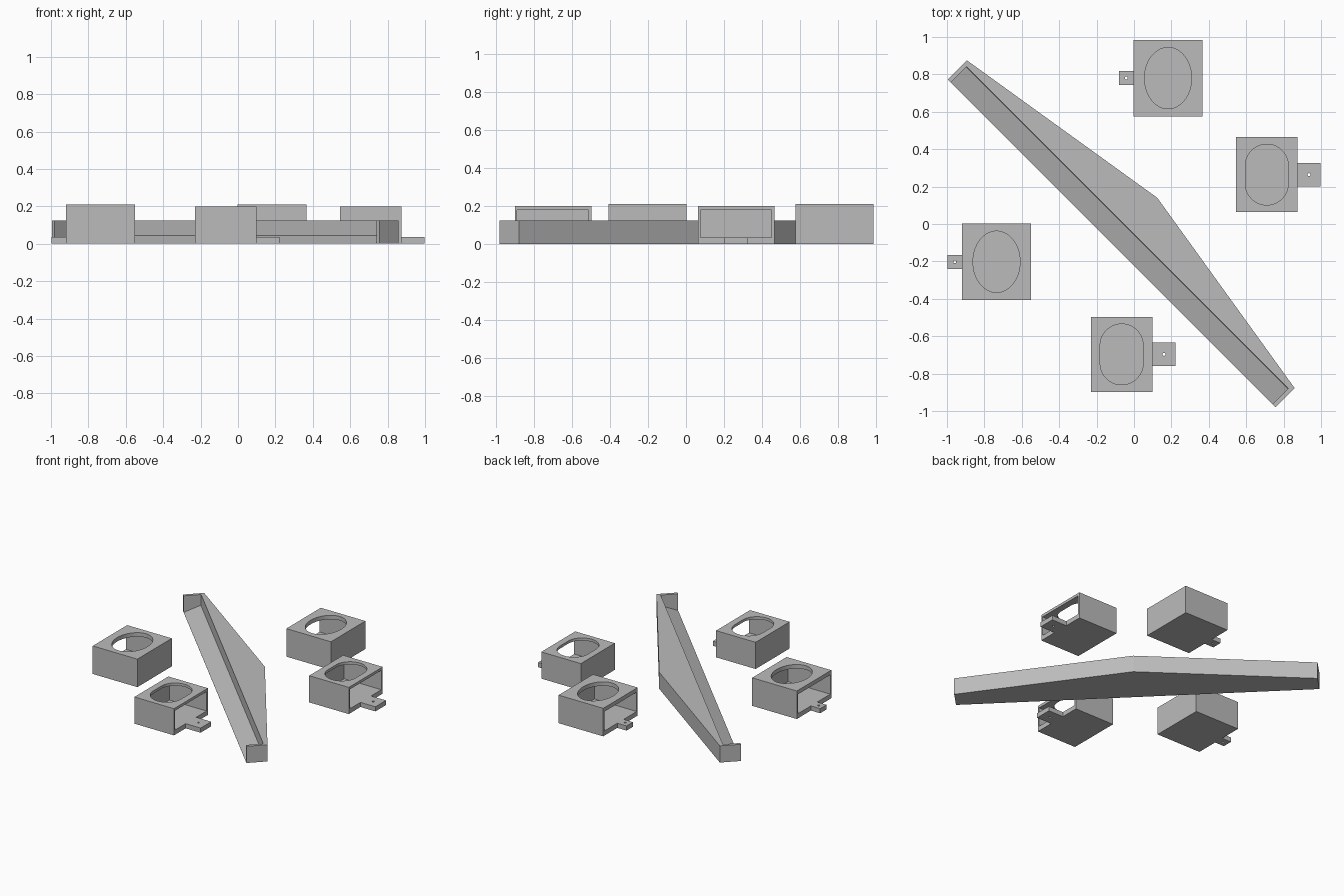
import bpy, bmesh, math
from mathutils import Vector

if "Cube" in bpy.data.objects:
    bpy.data.objects.remove(bpy.data.objects["Cube"])

grey = bpy.data.materials.new("light_grey")
grey.diffuse_color = (0.5, 0.5, 0.5, 1)
grey.use_nodes = True
grey.node_tree.nodes["Principled BSDF"].inputs["Base Color"].default_value = grey.diffuse_color


def prism(name, outline, z0, z1):
    """Extrude a flat counter-clockwise outline from z0 to z1."""
    bm = bmesh.new()
    face = bm.faces.new([bm.verts.new((x, y, z0)) for x, y in outline])
    ext = bmesh.ops.extrude_face_region(bm, geom=[face])
    for v in ext["geom"]:
        if isinstance(v, bmesh.types.BMVert):
            v.co.z = z1
    bmesh.ops.recalc_face_normals(bm, faces=bm.faces)
    return finish(name, bm)


def finish(name, bm):
    mesh = bpy.data.meshes.new(name)
    bm.to_mesh(mesh)
    bm.free()
    mesh.materials.append(grey)
    ob = bpy.data.objects.new(name, mesh)
    bpy.context.collection.objects.link(ob)
    return ob


def rect(x0, x1, y0, y1):
    return [(x0, y0), (x1, y0), (x1, y1), (x0, y1)]


def oval(cx, cy, rx, ry, straight=0.0, n=48):
    """Ellipse, or a slot when a straight middle length is given."""
    pts = []
    for i in range(n):
        a = 2 * math.pi * (i + 0.5) / n
        s = math.copysign(straight / 2, math.sin(a))
        pts.append((cx + rx * math.cos(a), cy + ry * math.sin(a) + s))
    return pts


def cut(ob, cutter):
    mod = ob.modifiers.new("cut", "BOOLEAN")
    mod.operation = "DIFFERENCE"
    mod.solver = "EXACT"
    mod.object = cutter
    bpy.context.view_layer.objects.active = ob
    bpy.ops.object.modifier_apply(modifier=mod.name)
    bpy.data.objects.remove(cutter)


def smooth(ob):
    bpy.ops.object.select_all(action="DESELECT")
    ob.select_set(True)
    bpy.context.view_layer.objects.active = ob
    bpy.ops.object.shade_smooth_by_angle(angle=math.radians(30))


def housing(name, cx, cy, w, d, h, side, tab_len, tab_w, hole):
    """Hollow box open on one x side, with a hole in the lid and a screw tab."""
    x0, x1, y0, y1 = cx - w / 2, cx + w / 2, cy - d / 2, cy + d / 2
    floor, wall = 0.035, 0.02
    box = prism(name + "_box", rect(x0, x1, y0, y1), 0, h)
    # cavity runs out through the open side
    c0, c1 = (x0 + wall, x1 + 0.05) if side > 0 else (x0 - 0.05, x1 - wall)
    cut(box, prism("cavity", rect(c0, c1, y0 + 0.012, y1 - 0.016), floor, 0.18))
    cut(box, prism("lid_hole", hole, 0.1, h + 0.1))
    smooth(box)
    # screw tab
    edge = x1 if side > 0 else x0
    t0, t1 = sorted((edge, edge + side * tab_len))
    tab = prism(name + "_tab", rect(t0, t1, cy - tab_w / 2, cy + tab_w / 2), 0, floor)
    cut(tab, prism("screw", oval(edge + side * tab_len / 2, cy, 0.008, 0.008, n=16), -0.1, 0.1))
    smooth(tab)


# large housings with elliptical holes, tab to the left
for name, cx, cy in (("back_housing", 0.182, 0.78), ("left_housing", -0.735, -0.202)):
    housing(name, cx, cy, 0.37, 0.408, 0.21, -1, 0.077, 0.075,
            oval(cx, cy, 0.126, 0.164))

# small housings with slotted holes, tab to the right
for name, cx, cy in (("right_housing", 0.71, 0.264), ("front_housing", -0.066, -0.697)):
    housing(name, cx, cy, 0.328, 0.402, 0.2, 1, 0.124, 0.125,
            oval(cx, cy, 0.115, 0.115, straight=0.095))

# diagonal beam, built along its length u and width v
U, V = Vector((1, -1)).normalized(), Vector((1, 1)).normalized()
FRONT, END, LENGTH0, LENGTH1 = -0.158, 0.145, -1.25, 1.227
MID = (LENGTH0 + LENGTH1) / 2


def place(u, v):
    p = U * u + V * (v + FRONT)
    return (p.x, p.y)


outline = [place(LENGTH0, 0), place(LENGTH1, 0), place(LENGTH1, END),
           place(MID, 0.345), place(LENGTH0, END)]
beam = prism("diagonal_beam", outline, 0, 0.125)

# sloped ledge cut along the front, stopping short of both end caps
section = [(-0.05, -0.018), (0.118, 0.045), (0.122, 0.2), (-0.05, 0.2)]
bm = bmesh.new()
ends = [[bm.verts.new((*place(u, v), z)) for v, z in section]
        for u in (LENGTH0 + 0.022, LENGTH1 - 0.022)]
bm.faces.new(ends[0])
bm.faces.new(ends[1])
for i in range(4):
    j = (i + 1) % 4
    bm.faces.new((ends[0][i], ends[0][j], ends[1][j], ends[1][i]))
bmesh.ops.recalc_face_normals(bm, faces=bm.faces)
cut(beam, finish("ledge", bm))
